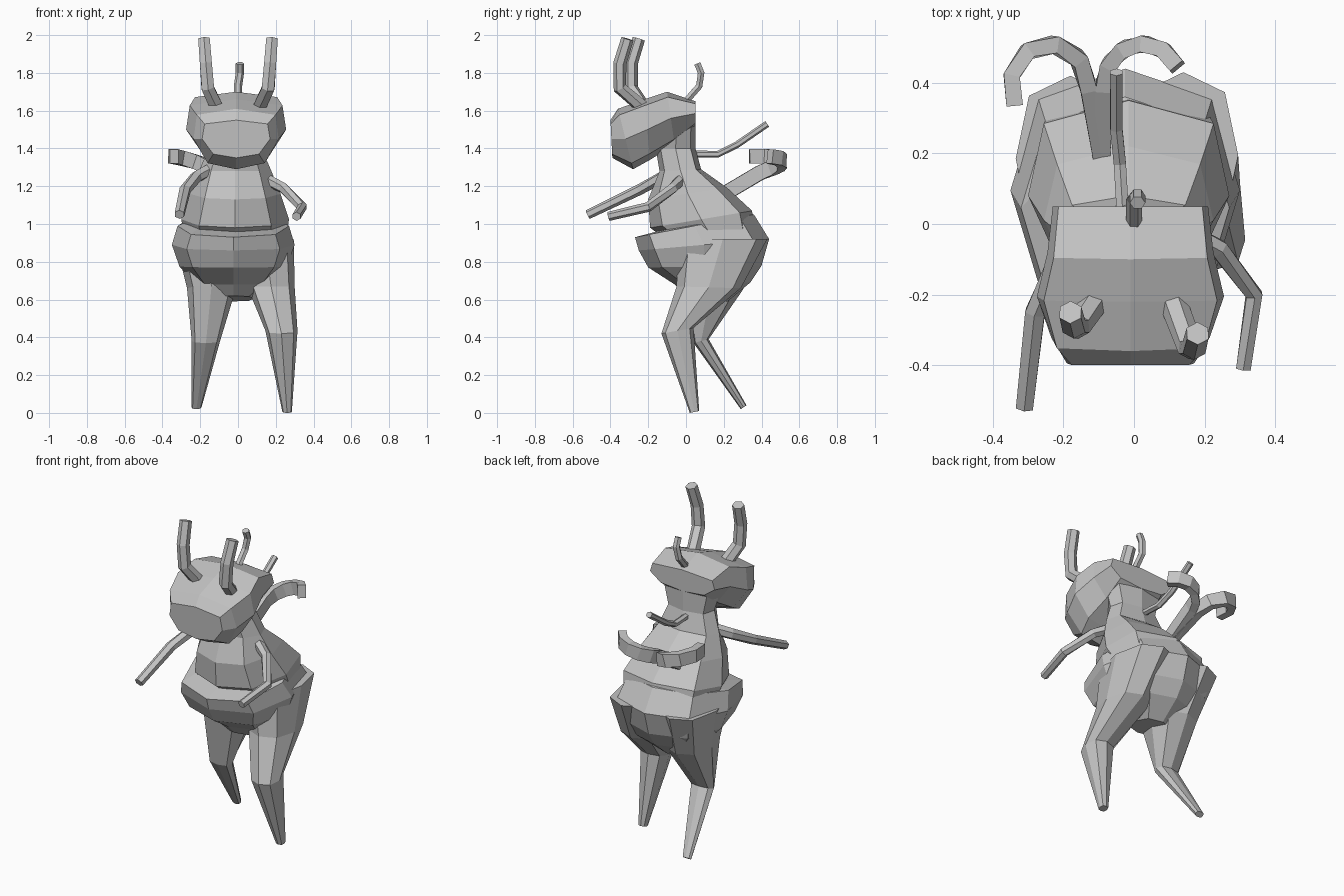
import bpy, bmesh
from math import sin, cos, pi, tau, copysign
from mathutils import Vector

cube = bpy.data.objects.get("Cube")
if cube:
    bpy.data.objects.remove(cube)

grey = bpy.data.materials.new("plain_grey")
grey.use_nodes = True
colour = (.55, .55, .55, 1)
grey.diffuse_color = colour
grey.node_tree.nodes["Principled BSDF"].inputs["Base Color"].default_value = colour


def skin(name, rings):
    """Bridge equal rings of points and cap both ends."""
    bm = bmesh.new()
    loops = [[bm.verts.new(point) for point in ring] for ring in rings]
    count = len(loops[0])
    for lower, upper in zip(loops, loops[1:]):
        for i in range(count):
            j = (i + 1) % count
            bm.faces.new((lower[i], lower[j], upper[j], upper[i]))
    bm.faces.new(loops[0])
    bm.faces.new(loops[-1])
    bmesh.ops.recalc_face_normals(bm, faces=bm.faces)
    mesh = bpy.data.meshes.new(name)
    bm.to_mesh(mesh)
    bm.free()
    mesh.materials.append(grey)
    obj = bpy.data.objects.new(name, mesh)
    bpy.context.collection.objects.link(obj)


def power(value, exponent):
    return copysign(abs(value) ** exponent, value)


def loft(name, x, sections, squareness=.8, taper=0, sides=8):
    """Sections: front (y, z), back (y, z), half width, optional shift in x."""
    rings = []
    for front, back, width, *shift in sections:
        centre_x = x + sum(shift)
        front, back = Vector((centre_x, *front)), Vector((centre_x, *back))
        middle, depth = (front + back) / 2, (front - back) / 2
        ring = []
        for i in range(sides):
            angle = tau * i / sides
            along = power(cos(angle), squareness)
            across = power(sin(angle), squareness) * width * (1 + taper * along)
            ring.append(middle + depth * along + Vector((across, 0, 0)))
        rings.append(ring)
    skin(name, rings)


def tube(name, path, wide, high, up=(0, 0, 1), sides=6, tip=1):
    """Sweep an oval along a path, narrowing towards the tip."""
    points = [Vector(point) for point in path]
    last = len(points) - 1
    rings = []
    for k, point in enumerate(points):
        ahead = (points[min(k + 1, last)] - points[max(k - 1, 0)]).normalized()
        side = ahead.cross(Vector(up)).normalized()
        top = side.cross(ahead)
        scale = 1 + (tip - 1) * k / last
        angles = [tau * (i + .5) / sides for i in range(sides)]
        rings.append([point + scale * (side * wide * cos(angle) + top * high * sin(angle))
                      for angle in angles])
    skin(name, rings)


def curl(name, x, direction, sweep, steps=5):
    """A flat band that rises from the back and hooks sideways."""
    path = [(-.09, .17, 1.14)]
    for k in range(steps + 1):
        angle = sweep * k / steps
        path.append((x - direction * .11 * cos(angle), .39 + .12 * sin(angle),
                     1.27 + .09 * sin(angle / 2)))
    tube(name, path, .033, .054, sides=4)


# Head, from back to face
loft("head", -.01, [
    ((.05, 1.65), (.05, 1.52), .22),
    ((-.1, 1.7), (-.06, 1.42), .235),
    ((-.22, 1.66), (-.19, 1.34), .265),
    ((-.36, 1.61), (-.28, 1.29), .225),
    ((-.4, 1.55), (-.39, 1.35), .18)], squareness=.65, taper=.2)

# Neck and chest, narrower at the front
loft("upper_body", -.015, [
    ((-.15, 1.5), (.05, 1.6), .19),
    ((-.16, 1.4), (.05, 1.4), .14),
    ((-.14, 1.28), (.08, 1.29), .19),
    ((-.2, 1.13), (.22, 1.19), .24),
    ((-.19, .98), (.35, 1.07), .285),
    ((-.08, .9), (.36, .95), .27)], taper=-.15)

# Belly and rump
loft("lower_body", -.025, [
    ((-.12, .97), (.33, 1.06), .24),
    ((-.27, .93), (.36, 1.05), .295),
    ((-.25, .86), (.44, .92), .325),
    ((-.2, .77), (.4, .78), .285),
    ((-.06, .68), (.34, .69), .2),
    ((0, .62), (.22, .59), .11)])

# Legs: hip, thigh, knee and foot, the right one bent further back
loft("left_leg", .14, [
    ((-.04, .92), (.43, .92), .155),
    ((-.05, .67), (.29, .66), .125, .035),
    ((-.13, .42), (.04, .45), .085, .09),
    ((.02, 0), (.07, .01), .025, .12)])
loft("right_leg", -.14, [
    ((-.05, .92), (.42, .92), .155, -.04),
    ((-.03, .67), (.3, .65), .13),
    ((.04, .37), (.12, .39), .075, -.03),
    ((.29, .02), (.32, .04), .027, -.08)])

# Arms
tube("left_arm", [(.14, -.02, 1.24), (.24, -.07, 1.19), (.34, -.2, 1.09),
                  (.31, -.41, 1.04)], .032, .032, tip=.75)
tube("right_arm", [(-.12, -.03, 1.3), (-.22, -.12, 1.25), (-.28, -.25, 1.18),
                   (-.31, -.52, 1.05)], .04, .036, tip=.7)

# Horns on the crown, the left one set further forward
for name, mirror, shift in (("left_horn", 1, -.05), ("right_horn", -1, .01)):
    tube(name, [(mirror * .11, -.22, 1.61), (mirror * .16, -.3 + shift, 1.72),
                (mirror * .17, -.3 + shift, 1.85), (mirror * .18, -.26 + shift, 1.98)],
         .04, .038, up=(0, 1, 0), tip=.88)
tube("rear_horn", [(0, 0, 1.65), (0, .07, 1.73), (.01, .08, 1.8), (.01, .06, 1.85)],
     .02, .022, up=(1, 0, 0))

# Back tendrils: two flat curls and one straight feeler
curl("right_curl", -.24, -1, pi * 1.15)
curl("left_curl", .025, 1, pi * .85)
tube("back_feeler", [(-.03, 0, 1.37), (-.04, .17, 1.37), (-.05, .27, 1.42),
                     (-.05, .43, 1.53)], .02, .018)
